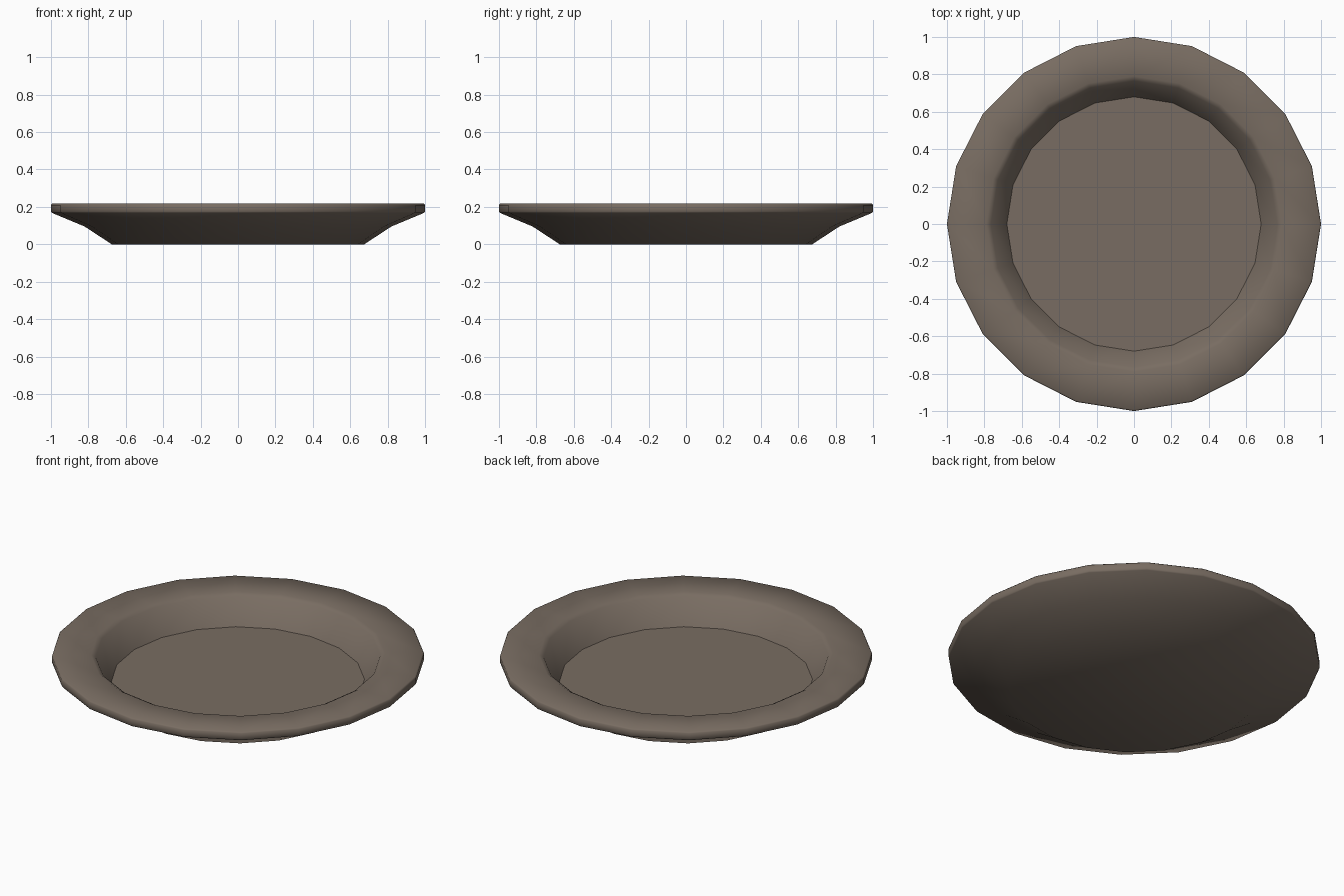
import bpy, math

if "Cube" in bpy.data.objects:
    bpy.data.objects.remove(bpy.data.objects["Cube"])

SIDES = 20

# Cross-section from underside centre, out around the rim, to the inner floor centre
profile = [
    (0.675, 0.0), (0.82, 0.095), (0.995, 0.168), (1.0, 0.175), (1.0, 0.21),
    (0.993, 0.217), (0.79, 0.216), (0.765, 0.202), (0.68, 0.06),
]

verts = [(r * math.cos(2 * math.pi * i / SIDES), r * math.sin(2 * math.pi * i / SIDES), z)
         for r, z in profile for i in range(SIDES)]
faces = []
for k in range(len(profile) - 1):
    a, b = k * SIDES, (k + 1) * SIDES
    for i in range(SIDES):
        j = (i + 1) % SIDES
        faces.append((a + i, a + j, b + j, b + i))

# Flat underside and flat inner floor
faces.append(tuple(reversed(range(SIDES))))
last = (len(profile) - 1) * SIDES
faces.append(tuple(range(last, last + SIDES)))

mesh = bpy.data.meshes.new("plate")
mesh.from_pydata(verts, [], faces)
mesh.update()
plate = bpy.data.objects.new("plate", mesh)
bpy.context.collection.objects.link(plate)

# Brown-grey glaze
glaze = bpy.data.materials.new("glaze")
glaze.diffuse_color = (0.19, 0.152, 0.122, 1)
glaze.use_nodes = True
glaze.node_tree.nodes["Principled BSDF"].inputs["Base Color"].default_value = glaze.diffuse_color
mesh.materials.append(glaze)

# Smooth shading with the floor edge kept crisp
bpy.context.view_layer.objects.active = plate
plate.select_set(True)
bpy.ops.object.shade_smooth_by_angle(angle=math.radians(50))
